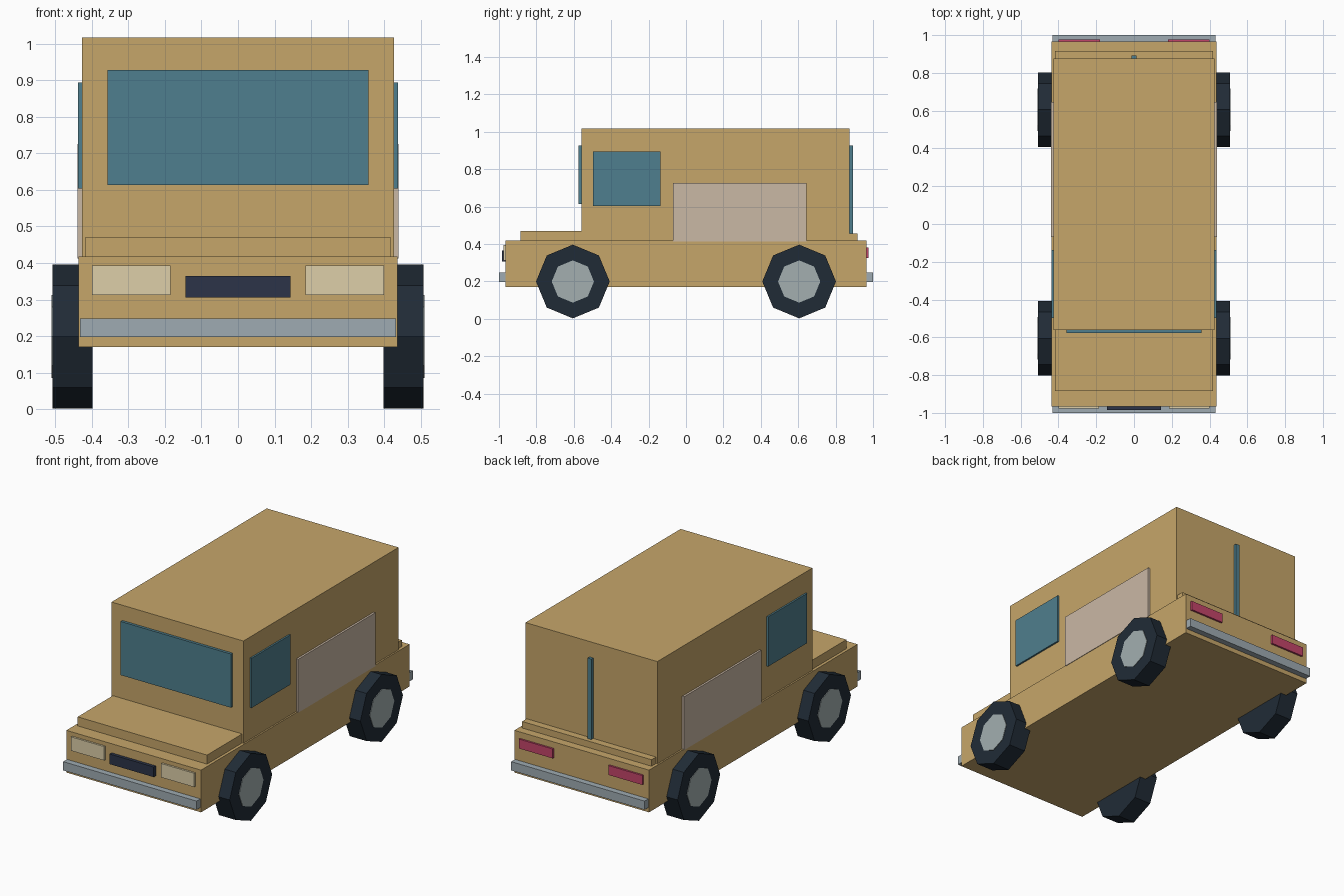
import bpy, math

if "Cube" in bpy.data.objects:
    bpy.data.objects.remove(bpy.data.objects["Cube"])

def material(name, hex_code):
    m = bpy.data.materials.new(name)
    srgb = [int(hex_code[i:i + 2], 16) / 255 for i in (0, 2, 4)]
    m.diffuse_color = [((c + 0.055) / 1.055) ** 2.4 for c in srgb] + [1]
    m.use_nodes = True
    m.node_tree.nodes["Principled BSDF"].inputs["Base Color"].default_value = m.diffuse_color
    return m

TAN = material("tan_paint", "C6A66A")
GLASS = material("glass", "4F7F8E")
PANEL = material("pale_panel", "CAB8A5")
TYRE = material("rubber", "202B36")
HUB = material("hub_metal", "A3AFB0")
CHROME = material("bumper_metal", "9FABB2")
LAMP = material("headlight_glass", "DDCFA8")
GRILLE = material("grille_dark", "2C3448")
RED = material("tail_red", "C4456A")

def box(name, x, y, z, mat):
    """Axis-aligned box from (min, max) ranges."""
    r = (x, y, z)
    bpy.ops.mesh.primitive_cube_add(size=1, location=[(a + b) / 2 for a, b in r])
    o = bpy.context.object
    o.name = name
    o.scale = [b - a for a, b in r]
    bpy.ops.object.transform_apply(location=False, rotation=False, scale=True)
    o.data.materials.append(mat)

def sided(side, a, b):
    return tuple(sorted((side * a, side * b)))

def disc(name, side, x0, x1, y, radius, mat):
    """Eight-sided cylinder along x with a corner pointing up."""
    bpy.ops.mesh.primitive_cylinder_add(
        vertices=8, radius=radius, depth=x1 - x0,
        location=(side * (x0 + x1) / 2, y, 0.199), rotation=(0, math.pi / 2, 0))
    o = bpy.context.object
    o.name = name
    o.data.materials.append(mat)

# Body
box("lower_body", (-0.436, 0.436), (-0.965, 0.965), (0.17, 0.417), TAN)
box("hood", (-0.419, 0.419), (-0.885, -0.55), (0.41, 0.47), TAN)
box("rear_ledge", (-0.419, 0.419), (0.86, 0.917), (0.41, 0.455), TAN)
box("cabin", (-0.427, 0.427), (-0.56, 0.875), (0.41, 1.016), TAN)

# Front and rear details
box("windshield", (-0.357, 0.357), (-0.576, -0.555), (0.613, 0.927), GLASS)
box("rear_door_seam", (-0.012, 0.012), (0.87, 0.893), (0.45, 0.926), GLASS)
box("grille", (-0.143, 0.143), (-0.984, -0.96), (0.305, 0.364), GRILLE)
box("front_bumper", (-0.432, 0.432), (-1.0, -0.955), (0.197, 0.248), CHROME)
box("rear_bumper", (-0.432, 0.432), (0.955, 1.0), (0.197, 0.248), CHROME)

# Paired parts
for side, tag in ((1, "right"), (-1, "left")):
    box(f"{tag}_side_window", sided(side, 0.42, 0.437), (-0.497, -0.137), (0.603, 0.894), GLASS)
    box(f"{tag}_side_panel", sided(side, 0.42, 0.439), (-0.07, 0.645), (0.412, 0.725), PANEL)
    box(f"{tag}_headlight", sided(side, 0.184, 0.399), (-0.976, -0.96), (0.312, 0.393), LAMP)
    box(f"{tag}_tail_light", sided(side, 0.18, 0.40), (0.96, 0.976), (0.325, 0.38), RED)
    for y, end in ((-0.605, "front"), (0.605, "rear")):
        disc(f"{tag}_{end}_tyre", side, 0.398, 0.507, y, 0.197, TYRE)
        disc(f"{tag}_{end}_hub", side, 0.41, 0.51, y, 0.113, HUB)
